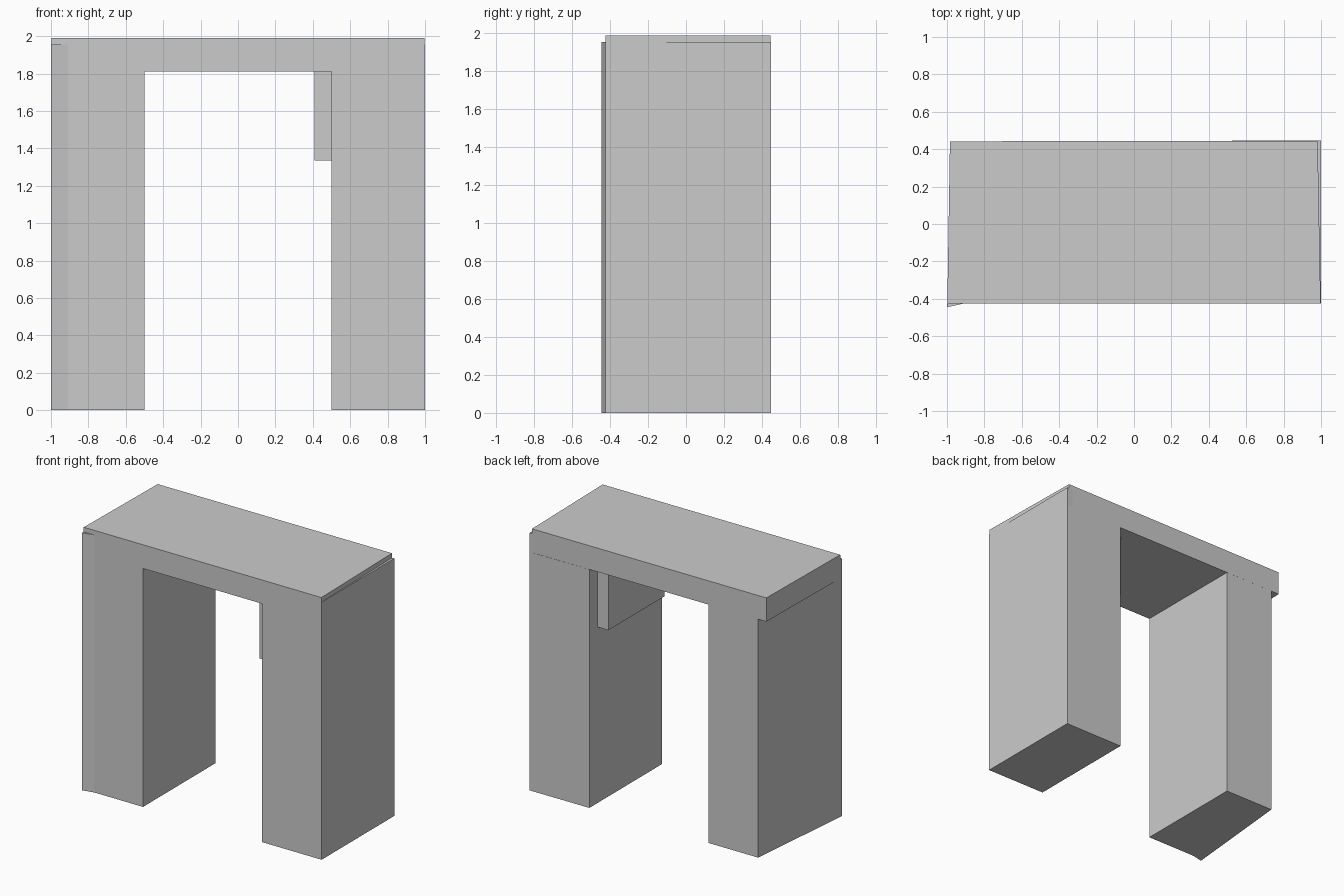
import bpy
import bmesh

if "Cube" in bpy.data.objects:
    bpy.data.objects.remove(bpy.data.objects["Cube"])


def prism(name, outline, z0, z1):
    """Extrude a counter-clockwise plan outline from z0 to z1."""
    bm = bmesh.new()
    base = bm.faces.new([bm.verts.new((x, y, z0)) for x, y in outline])
    top = bmesh.ops.extrude_face_region(bm, geom=[base])["geom"]
    verts = [g for g in top if isinstance(g, bmesh.types.BMVert)]
    bmesh.ops.translate(bm, verts=verts, vec=(0, 0, z1 - z0))
    bmesh.ops.recalc_face_normals(bm, faces=bm.faces)
    mesh = bpy.data.meshes.new(name)
    bm.to_mesh(mesh)
    bm.free()
    obj = bpy.data.objects.new(name, mesh)
    bpy.context.collection.objects.link(obj)
    return obj


SPRING, STEP, TOP = 1.81, 1.955, 1.99

# Lintel: slightly tapered slab across both legs
prism("lintel", [(-0.998, -0.425), (0.998, -0.425), (0.982, 0.445), (-0.984, 0.442)],
      SPRING, TOP)

# Left leg: slanted outer side and a small flare at the front corner
left = [(-1.0, -0.445), (-0.91, -0.425), (-0.5, -0.425), (-0.5, 0.442), (-0.915, 0.442)]
prism("left_leg", left, 0, SPRING)

# Thin corner of the left leg that rises past the lintel underside
prism("left_leg_corner", [(-1.0, -0.445), (-0.91, -0.425), (-0.95, 0.05)], SPRING, STEP)

# Right leg, with its outer edge rising past the lintel underside
prism("right_leg", [(0.5, -0.425), (1.0, -0.425), (1.0, 0.447), (0.5, 0.445)], 0, SPRING)
prism("right_leg_edge", [(0.95, -0.424), (1.0, -0.425), (1.0, 0.447), (0.95, 0.445)],
      SPRING, STEP)

# Block on the inner face of the right leg, under the lintel
prism("inner_block", [(0.41, -0.33), (0.5, -0.33), (0.5, 0.345), (0.41, 0.345)],
      1.335, SPRING)
